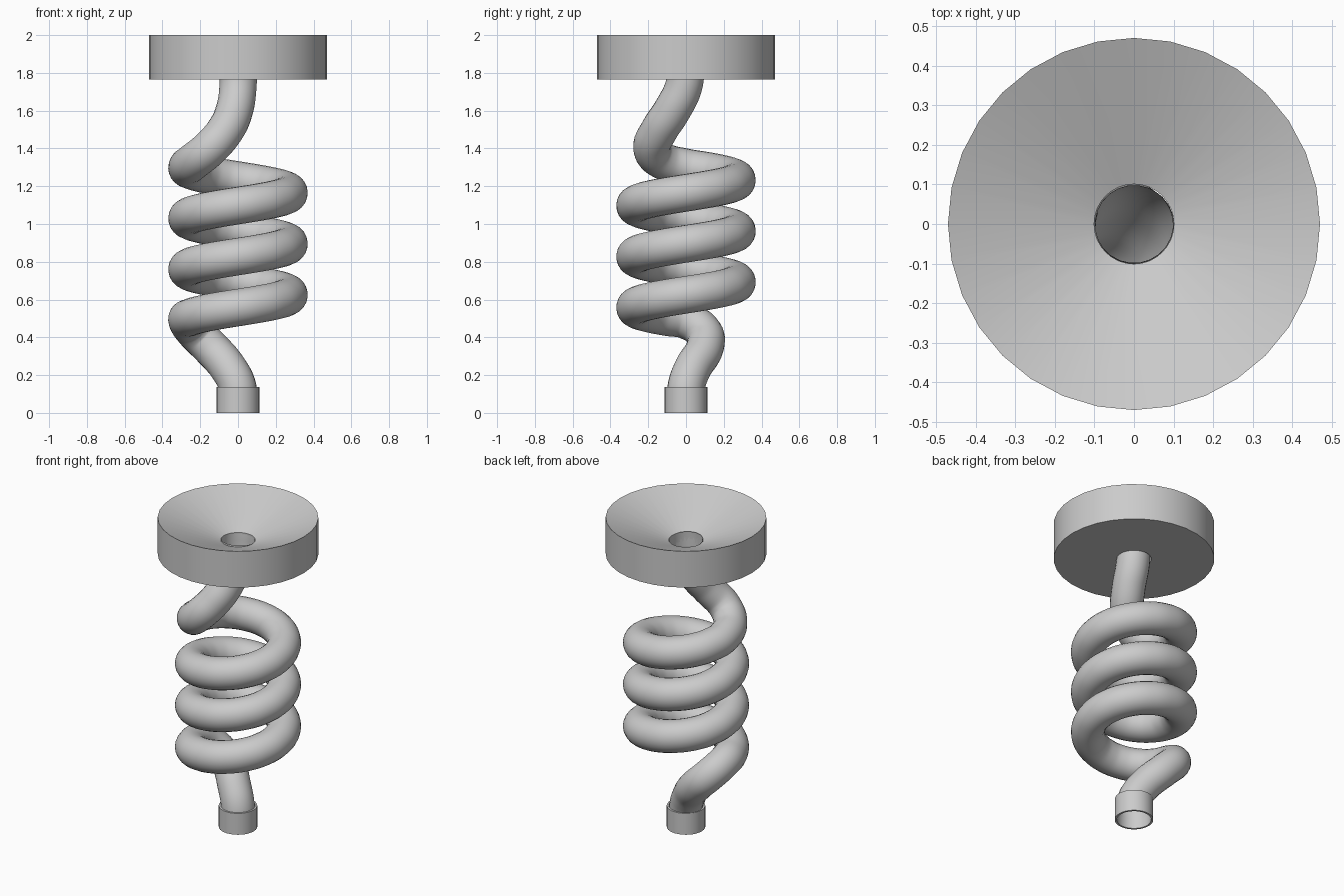
import bpy, bmesh
from math import sin, cos, pi, radians

if "Cube" in bpy.data.objects:
    bpy.data.objects.remove(bpy.data.objects["Cube"])


def finish(obj):
    bpy.ops.object.select_all(action='DESELECT')
    obj.select_set(True)
    bpy.context.view_layer.objects.active = obj
    if obj.type == 'CURVE':
        bpy.ops.object.convert(target='MESH')
    bpy.ops.object.shade_smooth_by_angle(angle=radians(35))


def lathe(name, profile, sides=32):
    """Revolve a closed (radius, z) profile around the z axis."""
    bm = bmesh.new()
    rings = [[bm.verts.new((r * cos(2 * pi * i / sides), r * sin(2 * pi * i / sides), z))
              for i in range(sides)] for r, z in profile]
    for k, a in enumerate(rings):
        b = rings[(k + 1) % len(rings)]
        for i in range(sides):
            j = (i + 1) % sides
            bm.faces.new((a[i], a[j], b[j], b[i]))
    bmesh.ops.recalc_face_normals(bm, faces=bm.faces)
    mesh = bpy.data.meshes.new(name)
    bm.to_mesh(mesh)
    bm.free()
    obj = bpy.data.objects.new(name, mesh)
    bpy.context.collection.objects.link(obj)
    finish(obj)


# Dished funnel on top and thin-walled outlet collar at the bottom
lathe("funnel", [(0.101, 1.765), (0.471, 1.765), (0.471, 2.0), (0.101, 1.855)])
lathe("outlet_collar", [(0.101, 0.0), (0.113, 0.0), (0.113, 0.138), (0.101, 0.138)])

# Coiled hollow tube: lead-in, three rising turns, lead-out
R, pitch, z0, steps = 0.27, 0.27, 0.49, 16
path = [(0, 0, 0.06), (0, 0, 0.13), (-0.05, 0.035, 0.235), (-0.145, 0.1, 0.345),
        (-0.225, 0.095, 0.425)]
for i in range(3 * steps + 1):
    a = pi + 2 * pi * i / steps
    path.append((R * cos(a), R * sin(a), z0 + pitch * i / steps))
path += [(-0.23, -0.125, 1.335), (-0.15, -0.18, 1.4), (-0.065, -0.14, 1.5),
         (-0.02, -0.075, 1.6), (0, -0.012, 1.73), (0, 0, 1.855)]

curve = bpy.data.curves.new("coiled_tube", 'CURVE')
curve.dimensions = '3D'
curve.twist_mode = 'MINIMUM'
curve.bevel_depth = 0.099
curve.bevel_resolution = 10
curve.resolution_u = 6
spline = curve.splines.new('BEZIER')
spline.bezier_points.add(len(path) - 1)
for point, co in zip(spline.bezier_points, path):
    point.co = co
    point.handle_left_type = point.handle_right_type = 'AUTO'
tube = bpy.data.objects.new("coiled_tube", curve)
bpy.context.collection.objects.link(tube)
finish(tube)
